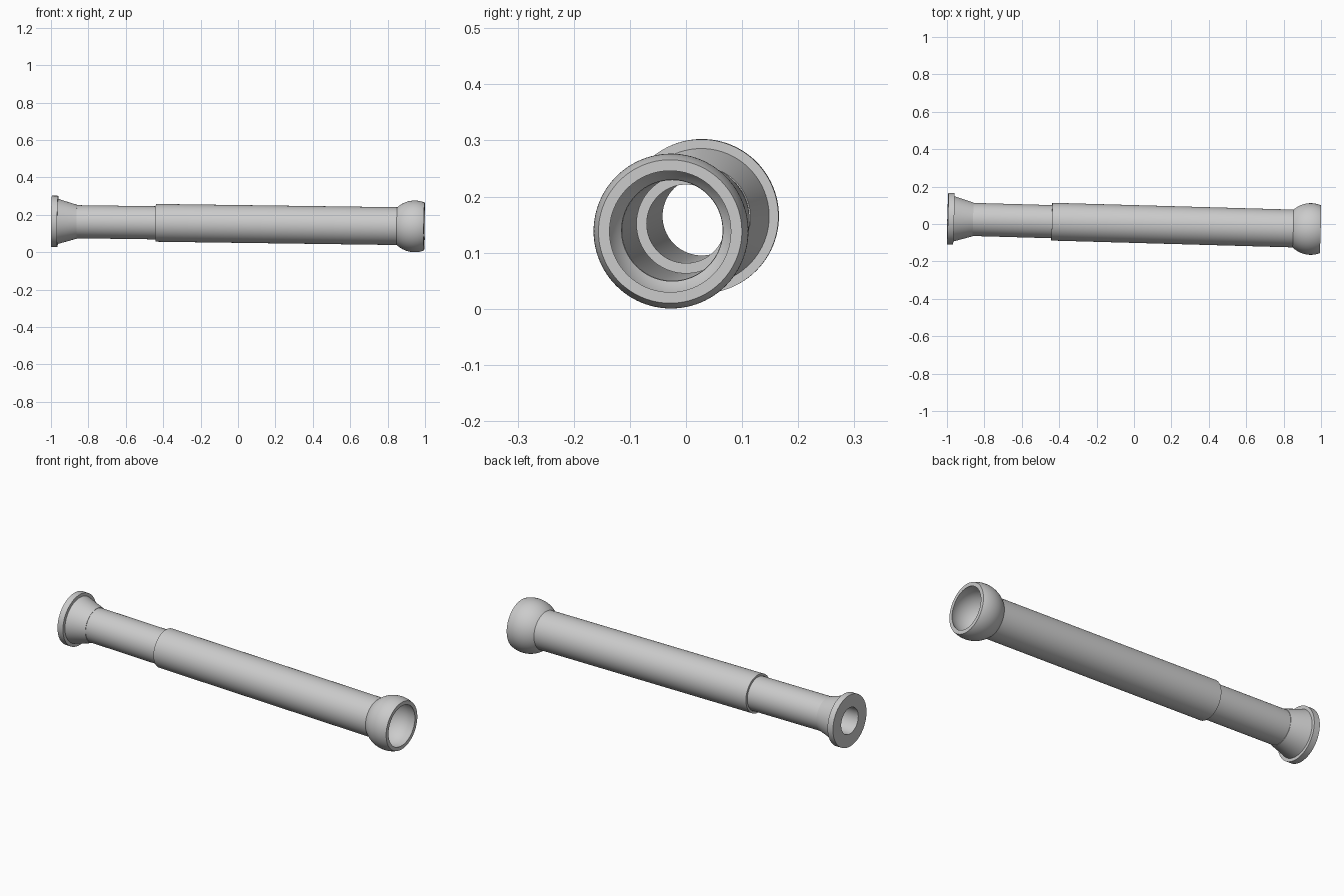
import bpy, bmesh, math
from mathutils import Vector

if "Cube" in bpy.data.objects:
    bpy.data.objects.remove(bpy.data.objects["Cube"])

SEG = 96
grey = bpy.data.materials.new("light_grey")
grey.diffuse_color = (0.6, 0.6, 0.6, 1)
grey.use_nodes = True
grey.node_tree.nodes["Principled BSDF"].inputs["Base Color"].default_value = grey.diffuse_color

# Slightly tilted pipe axis
AXIS = Vector((1, -0.0283, -0.0137)).normalized()
CENTRE = Vector((0, 0, 0.1513))
ROT = AXIS.to_track_quat('Z', 'Y')


def revolve(name, profile):
    """Spin a closed (distance along axis, radius) profile into a ring-shaped solid."""
    bm = bmesh.new()
    rings = []
    for i in range(SEG):
        a = 2 * math.pi * i / SEG
        rings.append([bm.verts.new((r * math.cos(a), r * math.sin(a), t)) for t, r in profile])
    n = len(profile)
    for i in range(SEG):
        p, q = rings[i], rings[(i + 1) % SEG]
        for j in range(n):
            k = (j + 1) % n
            bm.faces.new((p[j], q[j], q[k], p[k]))
    bmesh.ops.recalc_face_normals(bm, faces=bm.faces)
    me = bpy.data.meshes.new(name)
    bm.to_mesh(me)
    bm.free()
    me.materials.append(grey)
    ob = bpy.data.objects.new(name, me)
    bpy.context.collection.objects.link(ob)
    ob.rotation_mode = 'QUATERNION'
    ob.rotation_quaternion = ROT
    ob.location = CENTRE
    bpy.ops.object.select_all(action='DESELECT')
    ob.select_set(True)
    bpy.context.view_layer.objects.active = ob
    bpy.ops.object.shade_smooth_by_angle(angle=math.radians(30))
    return ob


def arc(c, radius, t0, t1, n=20):
    """Points of a sphere profile between two axis positions, evenly spaced in angle."""
    a0, a1 = math.acos((t0 - c) / radius), math.acos((t1 - c) / radius)
    return [(c + radius * math.cos(a0 + (a1 - a0) * i / n),
             radius * math.sin(a0 + (a1 - a0) * i / n)) for i in range(n + 1)]


END, BALL = 0.997, 0.945

# Flange with its cone
revolve("flange", [(-END, 0.07), (-END, 0.1375), (-0.964, 0.1375), (-0.964, 0.121),
                   (-0.862, 0.0905), (-0.862, 0.07)])
# Narrow tube sliding into the wide one
revolve("inner_tube", [(-0.862, 0.07), (-0.862, 0.0885), (0.0, 0.0885), (0.0, 0.07)])
# Wide tube
revolve("outer_tube", [(-0.44, 0.0895), (-0.44, 0.101), (0.86, 0.101), (0.86, 0.0895)])
# Hollow ball socket, cut flat at the open end
revolve("ball_socket", arc(BALL, 0.138, 0.85, END) + arc(BALL, 0.12, END, 0.866))
